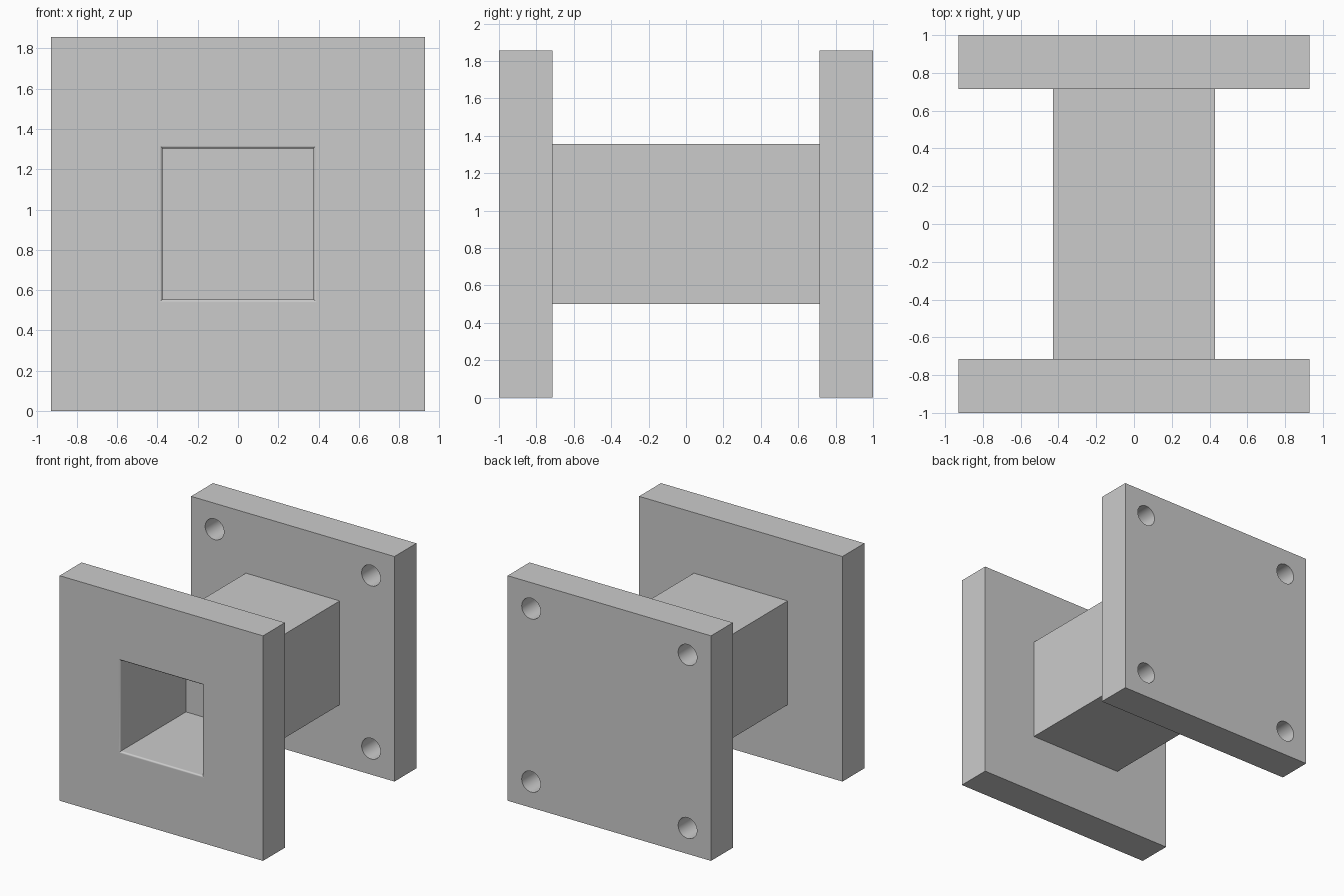
import bpy, bmesh, math
from mathutils import Matrix, Vector

default = bpy.data.objects.get("Cube")
if default:
    bpy.data.objects.remove(default, do_unlink=True)

U = 1 / 7                  # design module: overall length is 14 modules
PLATE = 13 * U             # plate width and height
THICK = 2 * U              # plate thickness
NECK = 6 * U               # neck width and height
MID = PLATE / 2            # height of the centre axis
SOCKET = 0.375             # socket half width
FILLET = 0.1 * U           # rounded socket rim
BOLT_OFFSET = 5 * U
BOLT_RADIUS = 0.6 * U


def finish(bm, name):
    bmesh.ops.recalc_face_normals(bm, faces=bm.faces)
    mesh = bpy.data.meshes.new(name)
    bm.to_mesh(mesh)
    bm.free()
    obj = bpy.data.objects.new(name, mesh)
    bpy.context.collection.objects.link(obj)
    return obj


def box(name, width, y0, y1):
    bm = bmesh.new()
    place = Matrix.Translation((0, (y0 + y1) / 2, MID))
    size = Matrix.Diagonal((width, y1 - y0, width, 1))
    bmesh.ops.create_cube(bm, size=1, matrix=place @ size)
    return finish(bm, name)


def square_loft(name, sections):
    """Skin square sections given as (y, half width)."""
    bm = bmesh.new()
    rings = [[bm.verts.new((sx * h, y, MID + sz * h))
              for sx, sz in ((-1, -1), (1, -1), (1, 1), (-1, 1))]
             for y, h in sections]
    for a, b in zip(rings, rings[1:]):
        for i in range(4):
            j = (i + 1) % 4
            bm.faces.new((a[i], a[j], b[j], b[i]))
    bm.faces.new(rings[0])
    bm.faces.new(rings[-1])
    return finish(bm, name)


def rod(name, x, z, y, length):
    bm = bmesh.new()
    place = Matrix.Translation(Vector((x, y, z))) @ Matrix.Rotation(math.pi / 2, 4, "X")
    bmesh.ops.create_cone(bm, cap_ends=True, segments=48, radius1=BOLT_RADIUS,
                          radius2=BOLT_RADIUS, depth=length, matrix=place)
    return finish(bm, name)


def combine(target, tool, operation):
    tool.hide_render = True
    mod = target.modifiers.new(operation.title(), "BOOLEAN")
    mod.operation = operation
    mod.solver = "EXACT"
    mod.object = tool
    bpy.context.view_layer.objects.active = target
    bpy.ops.object.modifier_apply(modifier=mod.name)
    bpy.data.objects.remove(tool, do_unlink=True)


# Two square flanges joined by a square neck
body = box("flanged_spool", PLATE, -1, -1 + THICK)
neck = box("neck", NECK, -1 + THICK / 2, 1 - THICK / 2)
back_plate = box("back_plate", PLATE, 1 - THICK, 1)
combine(body, neck, "UNION")
combine(body, back_plate, "UNION")

# Blind square socket in the front, with a rounded rim
rim = []
for step in range(7):
    a = step / 6 * math.pi / 2
    rim.append((-1 + FILLET * (1 - math.cos(a)), SOCKET + FILLET * (1 - math.sin(a))))
lead_in = (-1 - THICK, SOCKET + FILLET)
socket = square_loft("socket_cutter", [lead_in] + rim + [(-1 + NECK, SOCKET)])
combine(body, socket, "DIFFERENCE")

# Bolt holes through the back flange corners
for sx in (-1, 1):
    for sz in (-1, 1):
        hole = rod("bolt_hole_cutter", sx * BOLT_OFFSET, MID + sz * BOLT_OFFSET,
                   1 - THICK / 2, 2 * THICK)
        combine(body, hole, "DIFFERENCE")

# Smooth round surfaces while keeping hard edges and flat faces crisp
bpy.ops.object.select_all(action="DESELECT")
body.select_set(True)
bpy.context.view_layer.objects.active = body
bpy.ops.object.shade_smooth_by_angle(angle=math.radians(30))
weighted = body.modifiers.new("Weighted Normal", "WEIGHTED_NORMAL")
weighted.keep_sharp = True
